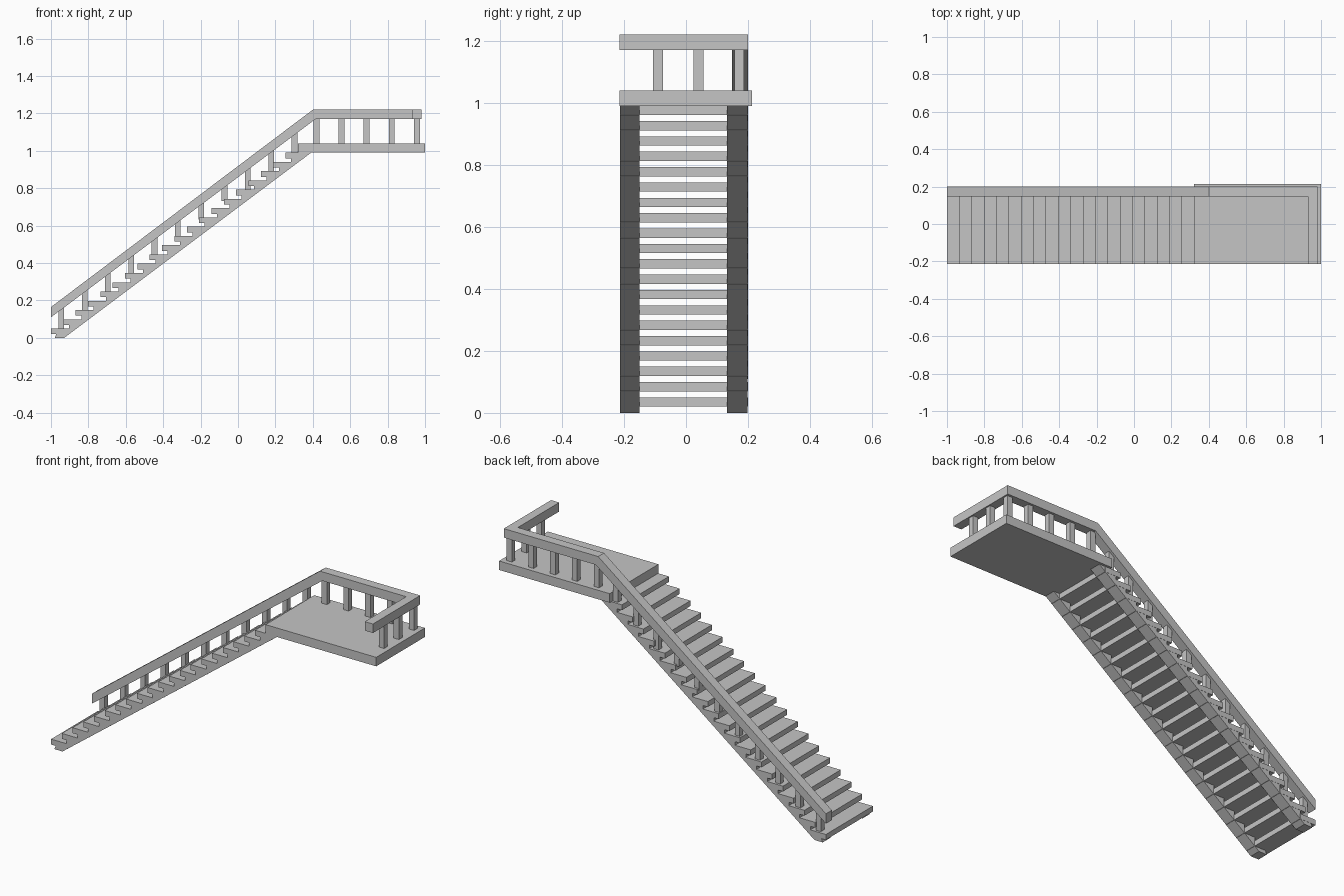
import bpy
from math import floor

cube = bpy.data.objects.get("Cube")
if cube:
    bpy.data.objects.remove(cube, do_unlink=True)

grey = bpy.data.materials.new("light_grey")
grey.use_nodes = True
colour = (0.56, 0.56, 0.56, 1)
grey.diffuse_color = colour
grey.node_tree.nodes["Principled BSDF"].inputs["Base Color"].default_value = colour


def prism(name, profile, y0, y1):
    """Extrude an x-z outline from y0 to y1."""
    n = len(profile)
    verts = [(x, y, z) for y in (y0, y1) for x, z in profile]
    faces = [tuple(range(n)), tuple(range(2 * n - 1, n - 1, -1))]
    faces += [(i, i + n, (i + 1) % n + n, (i + 1) % n) for i in range(n)]
    mesh = bpy.data.meshes.new(name)
    mesh.from_pydata(verts, [], faces)
    mesh.materials.append(grey)
    obj = bpy.data.objects.new(name, mesh)
    bpy.context.collection.objects.link(obj)
    return obj


def box(name, x0, x1, y0, y1, z0, z1):
    return prism(name, [(x0, z0), (x1, z0), (x1, z1), (x0, z1)], y0, y1)


STEPS, RUN, RISE = 20, 0.066, 0.0495
FRONT, BACK = -0.213, 0.2

# Treads, open between one another
for i in range(STEPS):
    x, z = -1 + i * RUN, 0.02 + i * RISE
    box(f"tread_{i + 1}", x, x + 0.098, FRONT, BACK, z, z + 0.03)

# Sawtooth stringers under both ends of the treads
outline = [(0.39, 0.99), (-0.93, 0), (-0.98, 0)]
for i in range(STEPS):
    x, z = -1 + i * RUN + 0.03, 0.025 + i * RISE
    outline += [(x, z), (x + RUN, z)]
outline.append((0.32, 0.99))
prism("front_stringer", outline, FRONT, -0.15)
prism("back_stringer", outline, 0.132, BACK - 0.001)

# Landing
box("landing", 0.32, 1, -0.215, 0.213, 0.99, 1.04)

# Handrail along the stairs and the landing, with its return across the end
prism("handrail", [(-1, 0.11), (0.415, 1.17), (0.98, 1.17), (0.98, 1.22),
                   (0.40, 1.22), (-1, 0.165)], 0.148, BACK)
box("end_rail", 0.93, 0.98, -0.215, 0.148, 1.17, 1.22)

# Stair posts, standing on the tread below each
for i in range(11):
    x = -0.945 + i * 0.1247
    step = floor((x + 1) / RUN)
    base = min(0.04 + step * RISE, 1.0)
    slope_z = 0.125 + (x + 1) * 0.75
    box(f"stair_post_{i + 1}", x - 0.015, x + 0.015, 0.157, 0.187, base, slope_z + 0.01)

# Landing posts along the back and the end
for i in range(5):
    x = 0.42 + i * 0.134
    box(f"landing_post_{i + 1}", x - 0.016, x + 0.016, 0.157, 0.187, 1.03, 1.18)
for i, y in enumerate((-0.09, 0.04)):
    box(f"end_post_{i + 1}", 0.94, 0.972, y - 0.016, y + 0.016, 1.03, 1.18)
